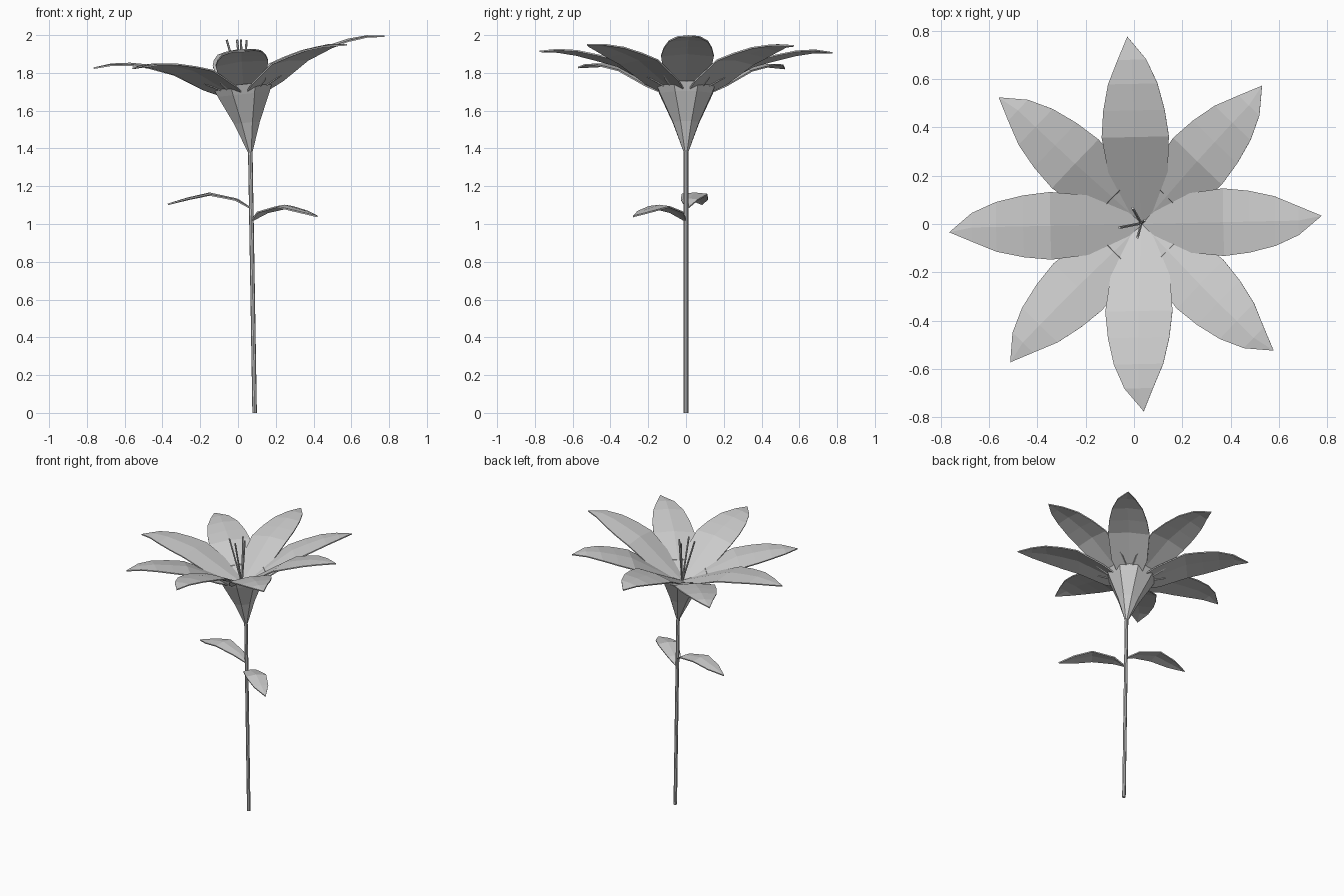
import bpy, bmesh
from math import radians, pi, sin, cos
from mathutils import Matrix, Vector

cube = bpy.data.objects.get("Cube")
if cube:
    bpy.data.objects.remove(cube, do_unlink=True)

# Single plain grey for the whole plant
grey = bpy.data.materials.new("pale_grey")
grey.use_nodes = True
grey.diffuse_color = (0.6, 0.6, 0.6, 1)
grey.node_tree.nodes["Principled BSDF"].inputs["Base Color"].default_value = (0.6, 0.6, 0.6, 1)


def add_object(name, bm, matrix):
    mesh = bpy.data.meshes.new(name)
    bm.to_mesh(mesh)
    bm.free()
    mesh.materials.append(grey)
    obj = bpy.data.objects.new(name, mesh)
    bpy.context.collection.objects.link(obj)
    obj.matrix_world = matrix
    return obj


def blade(name, rows, drop, matrix, z_scale=1.0, tip_shift=0.0):
    """Pointed blade along +x; rows hold (distance, height, half width)."""
    bm = bmesh.new()
    previous = None
    for x, z, w in rows[:-1]:
        z *= z_scale
        row = [bm.verts.new(p) for p in
               ((x, -w, z - drop * w), (x, 0, z), (x, w, z - drop * w))]
        if previous:
            for k in (0, 1):
                bm.faces.new((previous[k], row[k], row[k + 1], previous[k + 1]))
        previous = row
    x, z, _ = rows[-1]
    tip = bm.verts.new((x, tip_shift, z * z_scale))
    for k in (0, 1):
        bm.faces.new((previous[k], tip, previous[k + 1]))
    obj = add_object(name, bm, matrix)
    solid = obj.modifiers.new("thickness", 'SOLIDIFY')
    solid.thickness = 0.008
    solid.offset = -1


def rod(name, start, end, radius, sides):
    start, end = Vector(start), Vector(end)
    axis = end - start
    bm = bmesh.new()
    bmesh.ops.create_cone(bm, cap_ends=True, segments=sides, radius1=radius,
                          radius2=radius, depth=axis.length)
    turn = axis.to_track_quat('Z', 'Y').to_matrix().to_4x4()
    add_object(name, bm, Matrix.Translation((start + end) / 2) @ turn)


# Stem
rod("stem", (0.088, 0, 0), (0.065, 0, 1.39), 0.012, 8)

# Eight-sided trumpet under the petals, tilted with the flower
flower = Matrix.Translation((0.065, 0, 1.38)) @ Matrix.Rotation(radians(-6.3), 4, 'Y')
bm = bmesh.new()
below = None
for radius, z in ((0.013, 0), (0.075, 0.158), (0.15, 0.31), (0.172, 0.362)):
    ring = [bm.verts.new((radius * cos((k + 0.5) * pi / 4),
                          radius * sin((k + 0.5) * pi / 4), z)) for k in range(8)]
    if below:
        for k in range(8):
            n = (k + 1) % 8
            bm.faces.new((below[k], below[n], ring[n], ring[k]))
    else:
        bm.faces.new(ring[::-1])
    below = ring
add_object("trumpet", bm, flower)

# Eight petals meeting at the throat; every second one sits slightly lower
petal_rows = [(0, 0.29, 0.005), (0.09, 0.34, 0.08), (0.18, 0.39, 0.12),
              (0.36, 0.49, 0.14), (0.47, 0.518, 0.128), (0.58, 0.541, 0.103),
              (0.68, 0.548, 0.06), (0.776, 0.537, 0)]
for i in range(8):
    outer = i % 2
    blade(("outer_petal_" if outer else "inner_petal_") + str(i // 2 + 1),
          petal_rows, 0.09, flower @ Matrix.Rotation(radians(1.2 + 45 * i), 4, 'Z'),
          0.955 if outer else 1.0, 0.018)

# Stamens
for i, (x, y) in enumerate([(-0.06, -0.015), (-0.005, 0.065), (0.015, -0.055), (0.045, 0.015)]):
    rod(f"stamen_{i + 1}", (0.03, 0.003, 1.66), (x, y, 1.975), 0.006, 6)

# Two arched leaves
leaf_rows = [(0, 0, 0.008), (0.07, 0.045, 0.045), (0.22, 0.077, 0.07),
             (0.34, 0.05, 0.05), (0.445, 0.018, 0)]
for name, base, angle in (("right_leaf", (0.065, 0.005, 1.09), 169.5),
                          ("left_leaf", (0.075, -0.005, 1.025), -38.5)):
    blade(name, leaf_rows, 0.1,
          Matrix.Translation(base) @ Matrix.Rotation(radians(angle), 4, 'Z'))
